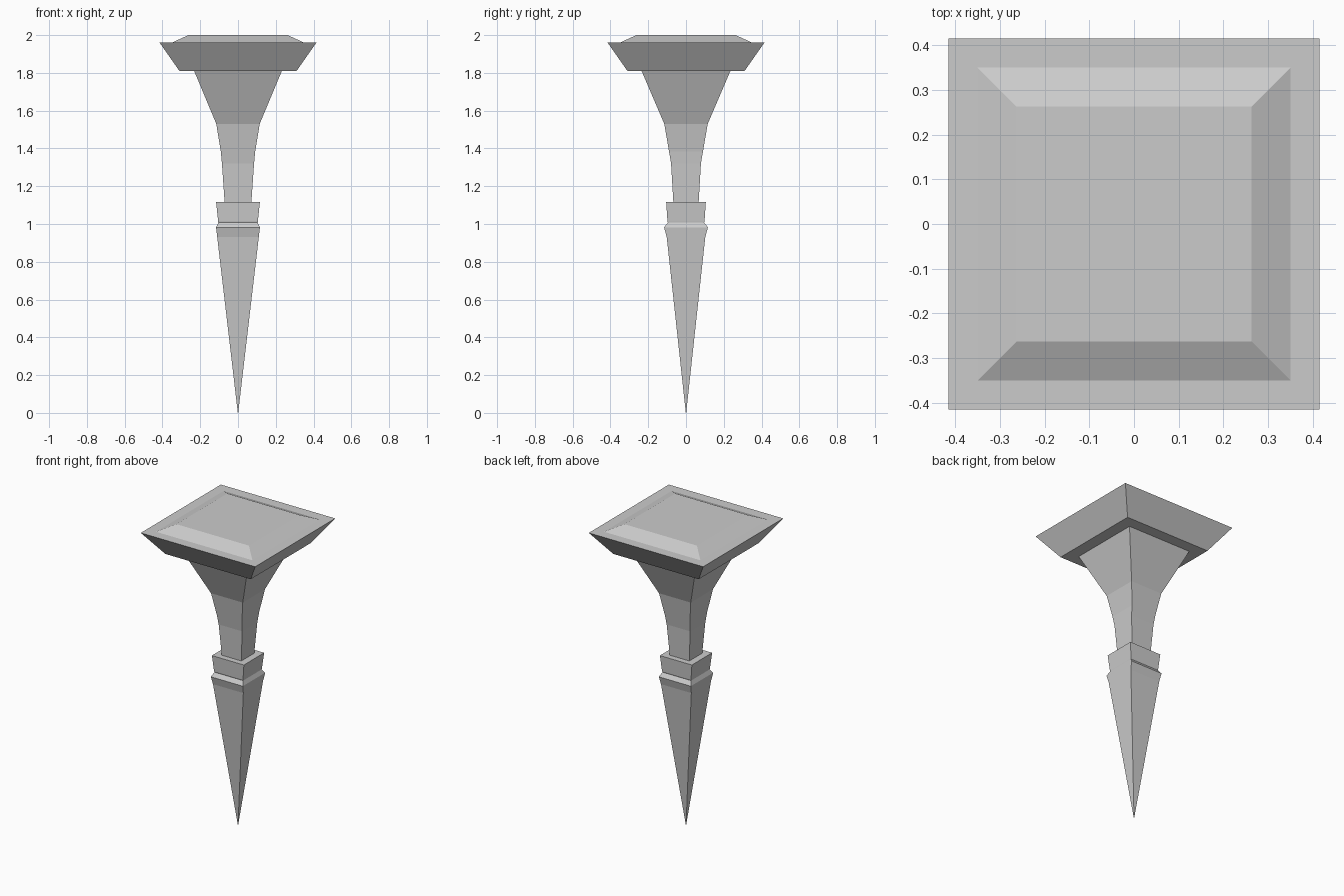
import bpy, bmesh

if "Cube" in bpy.data.objects:
    bpy.data.objects.remove(bpy.data.objects["Cube"])


def loft(name, rings, cap_bottom=False, cap_top=False):
    """Flat-sided solid lofted through rectangles (half_x, half_y, z), bottom to top."""
    bm = bmesh.new()
    loops = [[bm.verts.new((sx * hx, sy * hy, z))
              for sx, sy in ((-1, -1), (1, -1), (1, 1), (-1, 1))]
             for hx, hy, z in rings]
    for lower, upper in zip(loops, loops[1:]):
        for i in range(4):
            j = (i + 1) % 4
            bm.faces.new((lower[i], lower[j], upper[j], upper[i]))
    if cap_bottom:
        bm.faces.new(loops[0][::-1])
    if cap_top:
        bm.faces.new(loops[-1])
    mesh = bpy.data.meshes.new(name)
    bm.to_mesh(mesh)
    bm.free()
    obj = bpy.data.objects.new(name, mesh)
    bpy.context.collection.objects.link(obj)
    return obj


# Rings shared by neighbouring parts
spike_top = (0.116, 0.116, 0.982)
neck_bottom = (0.071, 0.067, 1.117)
neck_top = (0.232, 0.235, 1.81)
rim_inner = (0.35, 0.35, 1.96)

# Long tapering spike with a small bevel on its front and back
loft("spike", [(0.001, 0.001, 0.0), (0.110, 0.102, 0.93), spike_top],
     cap_bottom=True)

# Collar above a narrow groove, with a flat ledge on top
loft("collar", [spike_top, (0.104, 0.096, 1.008), (0.105, 0.098, 1.014),
                (0.116, 0.105, 1.117), neck_bottom])

# Neck flaring up to the cap
loft("neck", [neck_bottom, (0.085, 0.079, 1.32), (0.091, 0.090, 1.385),
              (0.115, 0.115, 1.53), neck_top])

# Square cap with sloped sides and a flat rim
loft("cap", [neck_top, (0.31, 0.31, 1.81), (0.415, 0.415, 1.96), rim_inner])

# Raised bevelled panel on top of the cap
loft("top_panel", [rim_inner, (0.263, 0.263, 2.0)], cap_top=True)
